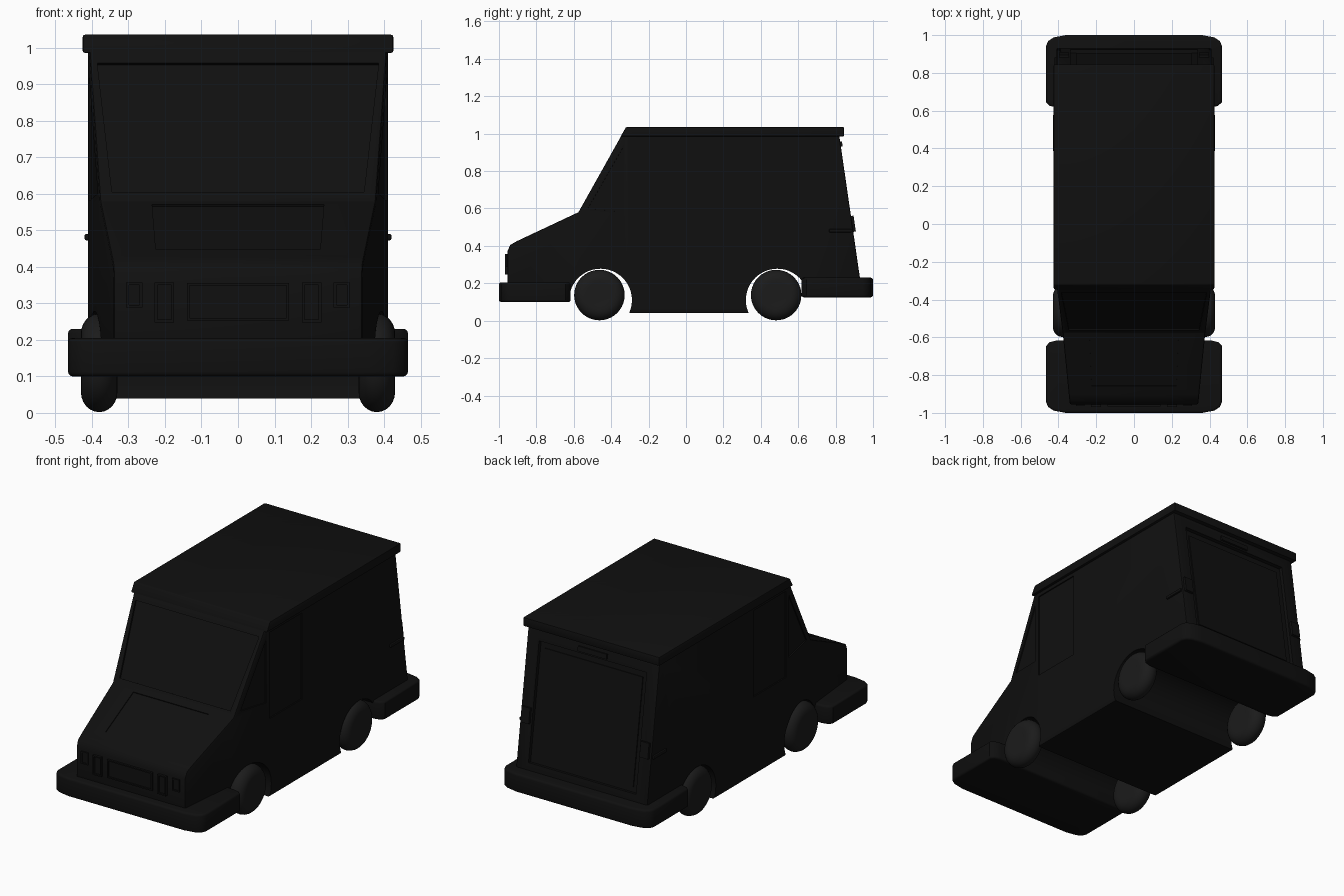
import bpy, bmesh, math
from mathutils import Vector, Matrix

if "Cube" in bpy.data.objects:
    bpy.data.objects.remove(bpy.data.objects["Cube"])


def material(name, v):
    m = bpy.data.materials.new(name)
    m.diffuse_color = (v, v, v, 1)
    m.use_nodes = True
    m.node_tree.nodes["Principled BSDF"].inputs["Base Color"].default_value = m.diffuse_color
    return m


PAINT, RUBBER = material("black_paint", 0.005), material("dark_rubber", 0.011)


def finish(name, bm, mat=PAINT):
    bmesh.ops.recalc_face_normals(bm, faces=bm.faces)
    me = bpy.data.meshes.new(name)
    bm.to_mesh(me)
    bm.free()
    me.materials.append(mat)
    ob = bpy.data.objects.new(name, me)
    bpy.context.collection.objects.link(ob)
    return ob


def prism(name, pts, vec):
    """Closed solid: polygon swept along a vector."""
    bm = bmesh.new()
    face = bm.faces.new([bm.verts.new(p) for p in pts])
    out = bmesh.ops.extrude_face_region(bm, geom=[face], use_keep_orig=True)
    bmesh.ops.translate(bm, vec=vec, verts=[g for g in out["geom"] if isinstance(g, bmesh.types.BMVert)])
    return finish(name, bm)


def box(name, lo, hi):
    x0, y0, z0 = lo
    x1, y1, z1 = hi
    return prism(name, [(x0, y0, z0), (x1, y0, z0), (x1, y1, z0), (x0, y1, z0)], (0, 0, z1 - z0))


def bake(ob):
    dg = bpy.context.evaluated_depsgraph_get()
    me = bpy.data.meshes.new_from_object(ob.evaluated_get(dg))
    ob.modifiers.clear()
    ob.data = me


def boolean(ob, cutter, op="DIFFERENCE"):
    m = ob.modifiers.new("cut", "BOOLEAN")
    m.object, m.operation, m.solver = cutter, op, "EXACT"
    bake(ob)
    bpy.data.objects.remove(cutter)


def bevel(ob, width, segments=2, angle=40):
    m = ob.modifiers.new("bevel", "BEVEL")
    m.width, m.segments, m.limit_method = width, segments, "ANGLE"
    m.angle_limit = math.radians(angle)
    bake(ob)


def smooth(ob):
    bpy.ops.object.select_all(action="DESELECT")
    ob.select_set(True)
    bpy.context.view_layer.objects.active = ob
    bpy.ops.object.shade_smooth_by_angle(angle=math.radians(35))


def recess(ob, pts, normal, depth):
    n = Vector(normal).normalized()
    boolean(ob, prism("recess_cutter", [Vector(p) + n * 0.04 for p in pts], -n * (0.04 + depth)))


# Surface positions on the sloping faces
def glass_y(z): return -0.575 + (z - 0.58) * 0.255 / 0.455
def hood_y(z): return -0.905 + (z - 0.425) * 0.33 / 0.155
def rear_y(z): return 0.93 - (z - 0.23) * 0.1457


def strip(surface, z0, x0, z1, x1):
    return [(-x0, surface(z0), z0), (x0, surface(z0), z0), (x1, surface(z1), z1), (-x1, surface(z1), z1)]


REAR_N = Vector((0, 0.9896, 0.1442))

# Body: side profile trimmed by the tapering plan
side = [(-0.955, 0.15), (-0.955, 0.37), (-0.94, 0.405), (-0.905, 0.425), (-0.575, 0.58),
        (-0.32, 1.035), (0.813, 1.035), (0.937, 0.18), (0.49, 0.18), (0.49, 0.04),
        (-0.46, 0.04), (-0.46, 0.15)]
body = prism("van_body", [(-0.5, y, z) for y, z in side], (1, 0, 0))
plan = [(0.34, -1.1), (0.34, -0.955), (0.377, -0.58), (0.41, -0.32), (0.41, 1.1)]
plan += [(-x, y) for x, y in reversed(plan)]
boolean(body, prism("plan_cutter", [(x, y, -0.1) for x, y in plan], (0, 0, 1.3)), "INTERSECT")
bevel(body, 0.008)

# Wheel arches
for y in (-0.457, 0.488):
    ring = [(-0.6, y + 0.168 * math.cos(a), 0.11 + 0.168 * math.sin(a))
            for a in (math.tau * i / 48 for i in range(48))]
    boolean(body, prism("arch_cutter", ring, (1.2, 0, 0)))

# Windscreen, hood panel and rear door opening
recess(body, strip(glass_y, 0.605, 0.345, 0.957, 0.385), (0, -0.872, 0.489), 0.01)
recess(body, strip(hood_y, 0.447, 0.225, 0.57, 0.235), (0, -0.425, 0.905), 0.005)
recess(body, strip(rear_y, 0.27, 0.335, 0.92, 0.335), REAR_N, 0.02)

# Side door windows and quarter windows
for s in (-1, 1):
    recess(body, [(s * 0.41, y, z) for y, z in ((-0.305, 0.48), (-0.015, 0.48), (-0.015, 0.965), (-0.305, 0.965))],
           (s, 0, 0), 0.007)
    recess(body, [(s * (0.41 + (y + 0.32) * 0.127), y, z) for y, z in ((-0.335, 0.93), (-0.525, 0.60), (-0.335, 0.58))],
           (s * 0.992, -0.126, 0), 0.006)
smooth(body)

# Roof cap with overhanging lip
roof = prism("roof_cap", [(-0.425, y, z) for y, z in
             ((-0.349, 0.985), (-0.321, 1.035), (0.845, 1.035), (0.845, 0.985))], (0.85, 0, 0))
bevel(roof, 0.006)
smooth(roof)

# Bumpers with rounded plan corners
corner = [(0.41, 0.617), (0.445, 0.625), (0.465, 0.645), (0.465, 0.945), (0.453, 0.97), (0.425, 0.988), (0.36, 1.0)]
outline = corner + [(-x, y) for x, y in reversed(corner)]
for name, s, z, h in (("front_bumper", -1, 0.10, 0.105), ("rear_bumper", 1, 0.125, 0.105)):
    bumper = prism(name, [(x, s * y, z) for x, y in outline], (0, 0, h))
    bevel(bumper, 0.012, 3, 60)
    smooth(bumper)

# Wheels: rounded tyre section spun about the axle
section = [(-0.045, 0), (-0.05, 0.06)]
section += [(-0.05 * math.cos(a), 0.08 + 0.055 * math.sin(a)) for a in (math.pi * i / 12 for i in range(13))]
section += [(0.05, 0.06), (0.045, 0)]
for end, y in (("front", -0.463), ("rear", 0.482)):
    for label, s in (("left", 1), ("right", -1)):
        bm = bmesh.new()
        vs = [bm.verts.new((x, 0, r)) for x, r in section]
        es = [bm.edges.new(p) for p in zip(vs, vs[1:])]
        bmesh.ops.spin(bm, geom=vs + es, cent=(0, 0, 0), axis=(1, 0, 0), angle=math.tau, steps=40)
        bmesh.ops.remove_doubles(bm, verts=bm.verts, dist=0.0005)
        bmesh.ops.translate(bm, verts=bm.verts, vec=(s * 0.38, y, 0.137))
        smooth(finish(f"{end}_{label}_wheel", bm, RUBBER))


# Grille and lamps: raised rims around a shallow panel
def framed(name, x0, x1, z0, z1, out):
    ob = box(name, (x0, -0.955 - out, z0), (x1, -0.94, z1))
    r = 0.007
    boolean(ob, box("inner_cutter", (x0 + r, -1.0, z0 + r), (x1 - r, -0.955 - out * 0.3, z1 - r)))


framed("grille", -0.14, 0.14, 0.253, 0.355, 0.012)
for label, s in (("left", 1), ("right", -1)):
    for name, a, b, z0, out in (("headlamp", 0.175, 0.228, 0.248, 0.014), ("indicator", 0.262, 0.306, 0.288, 0.008)):
        framed(f"{label}_{name}", min(s * a, s * b), max(s * a, s * b), z0, 0.357, out)


# Rear door panel, top lamp bar and tail lamps follow the sloping back
def rear_plate(name, x0, x1, z0, z1, low, high):
    pts = [Vector((x, rear_y(z), z)) + REAR_N * low for x, z in ((x0, z0), (x1, z0), (x1, z1), (x0, z1))]
    return prism(name, pts, REAR_N * (high - low))


rear_plate("rear_door_panel", -0.305, 0.305, 0.30, 0.885, -0.025, -0.014)
rear_plate("rear_lamp_bar", -0.09, 0.09, 0.93, 0.957, -0.005, 0.01)
for label, s in (("left", 1), ("right", -1)):
    a, b = sorted((s * 0.345, s * 0.397))
    rear_plate(f"{label}_tail_lamp", a, b, 0.475, 0.56, -0.005, 0.014)
    # Side rub rail near the rear corner
    a, b = sorted((s * 0.40, s * 0.42))
    rail = box(f"{label}_side_rail", (a, 0.765, 0.472), (b, 0.885, 0.49))
    bevel(rail, 0.005)
